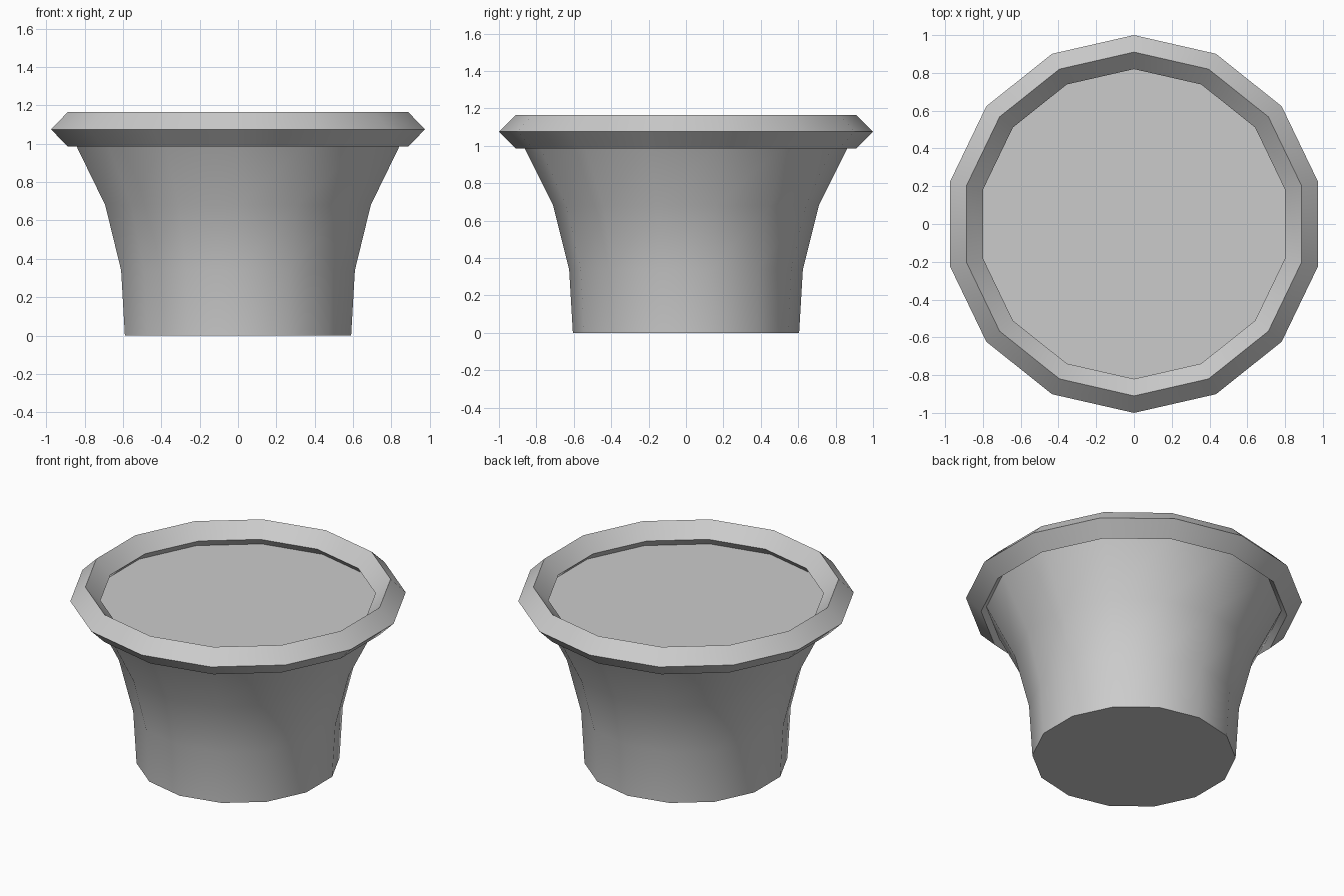
import bpy
import bmesh
import math

SIDES = 14

cube = bpy.data.objects.get("Cube")
if cube:
    bpy.data.objects.remove(cube, do_unlink=True)

# Single plain grey material
grey = bpy.data.materials.new("light_grey")
grey.use_nodes = True
colour = (0.6, 0.6, 0.6, 1)
grey.diffuse_color = colour
grey.node_tree.nodes["Principled BSDF"].inputs["Base Color"].default_value = colour


def lathe(name, profile, closed):
    """Spin (radius, height) points about z; open profiles get end caps."""
    bm = bmesh.new()
    rings = []
    for radius, height in profile:
        ring = []
        for i in range(SIDES):
            a = math.pi / 2 + math.tau * i / SIDES
            ring.append(bm.verts.new((radius * math.cos(a), radius * math.sin(a), height)))
        rings.append(ring)
    pairs = list(zip(rings, rings[1:]))
    if closed:
        pairs.append((rings[-1], rings[0]))
    else:
        bm.faces.new(rings[0])
        bm.faces.new(rings[-1])
    for low, high in pairs:
        for i in range(SIDES):
            j = (i + 1) % SIDES
            bm.faces.new((low[i], low[j], high[j], high[i]))
    bmesh.ops.recalc_face_normals(bm, faces=bm.faces)
    mesh = bpy.data.meshes.new(name)
    bm.to_mesh(mesh)
    bm.free()
    mesh.materials.append(grey)
    obj = bpy.data.objects.new(name, mesh)
    bpy.context.collection.objects.link(obj)
    bpy.ops.object.select_all(action="DESELECT")
    obj.select_set(True)
    bpy.context.view_layer.objects.active = obj
    bpy.ops.object.shade_smooth_by_angle(angle=math.radians(30))
    return obj


# Flared pot body, closed at the bottom and at the filled surface
lathe("pot_body", [(0.605, 0), (0.625, 0.34), (0.71, 0.68), (0.88, 1.02)], False)

# Diamond-section rim ring
R, T, Z = 0.91, 0.09, 1.075
lathe("pot_rim", [(R + T, Z), (R, Z + T), (R - T, Z), (R, Z - T)], True)
